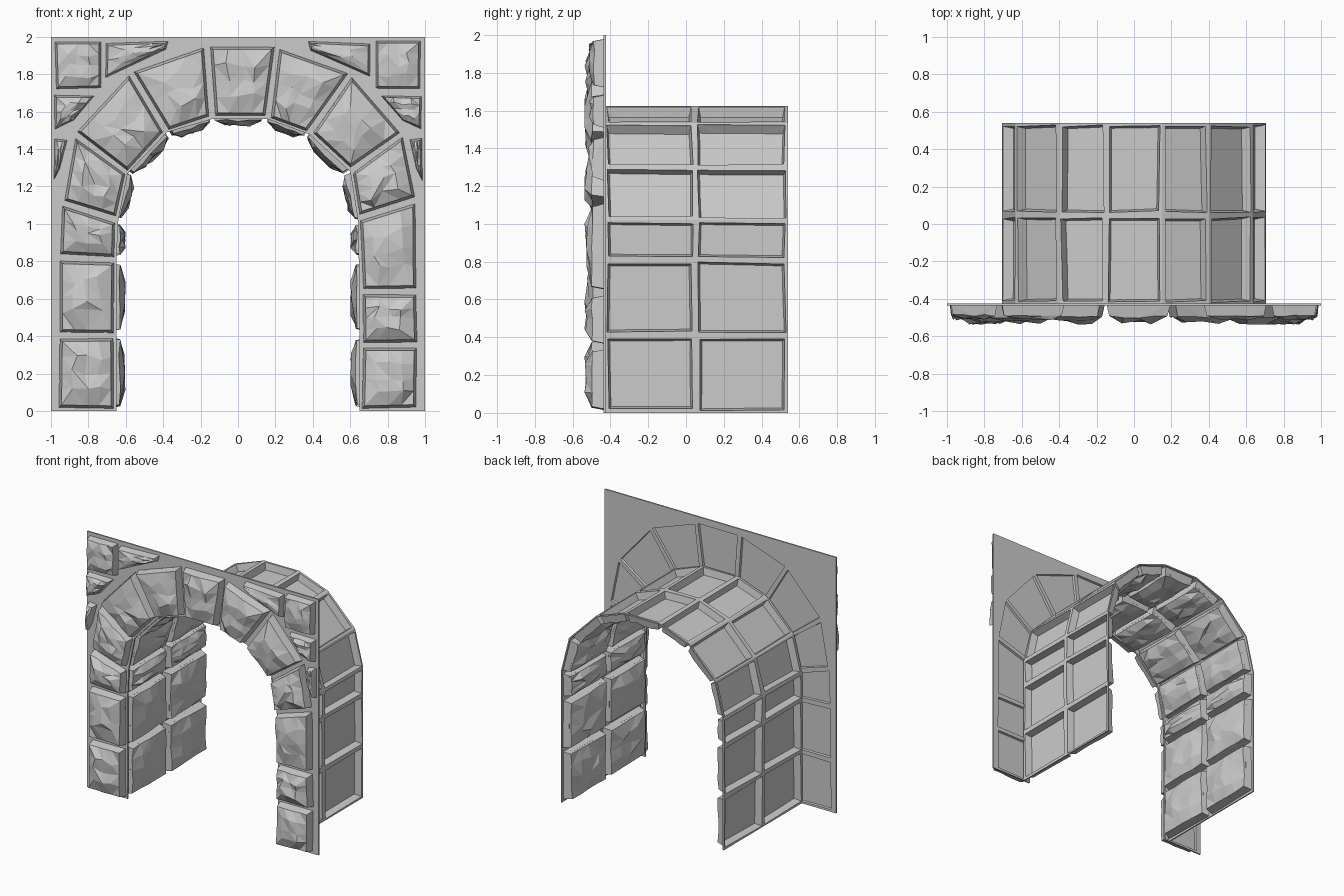
import bpy, bmesh, random
from mathutils import Vector

random.seed(7)
if "Cube" in bpy.data.objects:
    bpy.data.objects.remove(bpy.data.objects["Cube"])

grey = (0.6, 0.6, 0.6, 1)
stone_mat = bpy.data.materials.new("grey stone")
stone_mat.use_nodes = True
stone_mat.diffuse_color = grey
stone_mat.node_tree.nodes["Principled BSDF"].inputs["Base Color"].default_value = grey

BACK, FRONT = 0.54, -0.43      # tunnel ends; FRONT is also the back of the facade
MIDDLE = 0.05                  # seam between the two rings of tunnel stones
GRID = 4


def finish(name, bm):
    bmesh.ops.recalc_face_normals(bm, faces=bm.faces)
    mesh = bpy.data.meshes.new(name)
    bm.to_mesh(mesh)
    bm.free()
    mesh.materials.append(stone_mat)
    obj = bpy.data.objects.new(name, mesh)
    bpy.context.collection.objects.link(obj)
    return obj


def inset(quad, gap):
    """Pull each corner inward along its two edges."""
    result = []
    for i, p in enumerate(quad):
        to_next = (quad[(i + 1) % 4] - p).normalized()
        to_last = (quad[i - 1] - p).normalized()
        result.append(p + (to_next + to_last) * gap)
    return result


def blend(quad, u, v):
    a, b, c, d = quad
    return a.lerp(b, u).lerp(d.lerp(c, u), v)


def hewn_stone(name, quad, normal, recess, edge, peak):
    """Closed block: hollowed flat back, tapered sides, rough faceted face."""
    bm = bmesh.new()
    rim = [bm.verts.new(p) for p in quad]
    floor = [bm.verts.new(p + normal * recess) for p in inset(quad, recess * 0.2)]
    bm.faces.new(floor)
    for i in range(4):
        j = (i + 1) % 4
        bm.faces.new((rim[i], rim[j], floor[j], floor[i]))
    # rough face
    top = inset(quad, edge * 0.2)
    grid = {}
    for i in range(GRID + 1):
        for j in range(GRID + 1):
            inner = 0 < i < GRID and 0 < j < GRID
            wobble = 0.07 if inner else 0
            u = i / GRID + random.uniform(-wobble, wobble)
            v = j / GRID + random.uniform(-wobble, wobble)
            height = edge + random.uniform(-0.007, 0.005)
            if inner:
                height = edge + (peak - edge) * random.uniform(0.3, 1)
            grid[i, j] = bm.verts.new(blend(top, u, v) + normal * height)
    for i in range(GRID):
        for j in range(GRID):
            a, b = grid[i, j], grid[i + 1, j]
            c, d = grid[i + 1, j + 1], grid[i, j + 1]
            if random.random() < 0.5:
                bm.faces.new((a, b, c))
                bm.faces.new((a, c, d))
            else:
                bm.faces.new((a, b, d))
                bm.faces.new((b, c, d))
    # sides
    steps = range(GRID + 1)
    sides = [[(k, 0) for k in steps], [(GRID, k) for k in steps],
             [(GRID - k, GRID) for k in steps], [(0, GRID - k) for k in steps]]
    for i, side in enumerate(sides):
        start, end = rim[i], rim[(i + 1) % 4]
        row = [grid[key] for key in side]
        half = GRID // 2
        for k in range(GRID):
            bm.faces.new((start if k < half else end, row[k + 1], row[k]))
        bm.faces.new((start, end, row[half]))
    return finish(name, bm)


def frame(bm, outer, inner):
    """Mortar strip round one stone."""
    o = [bm.verts.new(p) for p in outer]
    n = [bm.verts.new(p) for p in inner]
    for i in range(4):
        j = (i + 1) % 4
        bm.faces.new((o[i], o[j], n[j], n[i]))


def loosen(quad, amount):
    """Shift the corners slightly along the edges so the joints look hand cut."""
    return [p + (quad[(i + 1) % 4] - p).normalized() * random.uniform(0, amount)
            + (quad[i - 1] - p).normalized() * random.uniform(0, amount)
            for i, p in enumerate(quad)]


def mortar(name, bm, thickness, offset):
    bmesh.ops.remove_doubles(bm, verts=bm.verts, dist=0.0005)
    obj = finish(name, bm)
    mod = obj.modifiers.new("thickness", "SOLIDIFY")
    mod.thickness, mod.offset = thickness, offset
    return obj


# facade joints: inner x, z then outer x, z, running from left foot to right foot
joints = [
    (-.65, 0, -.97, 0), (-.65, .4, -.97, .4), (-.65, .81, -.97, .82),
    (-.64, 1.02, -.95, 1.12), (-.59, 1.27, -.88, 1.49), (-.38, 1.49, -.58, 1.82),
    (-.14, 1.56, -.17, 1.96), (.16, 1.56, .21, 1.96), (.38, 1.48, .61, 1.81),
    (.6, 1.28, .89, 1.49), (.64, 1.03, .96, 1.13), (.65, .64, .97, .64),
    (.65, .35, .97, .35), (.65, 0, .97, 0)]


def on_wall(x, z):
    return Vector((x, FRONT, z))


forward = Vector((0, -1, 0))
bm = bmesh.new()
for n, (a, b) in enumerate(zip(joints, joints[1:])):
    cell = [on_wall(*a[:2]), on_wall(*a[2:]), on_wall(*b[2:]), on_wall(*b[:2])]
    quad = loosen(inset(cell, 0.012), 0.01)
    frame(bm, cell, quad)
    hewn_stone(f"arch_stone_{n + 1}", quad, forward, 0.012, 0.068, 0.108)

# spandrel wall round the arch
edge_line = [j[2:] for j in joints]
outline = [(-1, 0)] + edge_line + [(1, 0), (1, 2), (-1, 2)]
bm.faces.new([bm.verts.new(on_wall(*p)) for p in outline])
mortar("facade_mortar", bm, 0.012, 0)

# corner stones, mirrored to both sides
corner_stones = [
    [(.73, 1.72), (.98, 1.72), (.98, 1.98), (.73, 1.98)],
    [(.38, 1.93), (.71, 1.78), (.71, 1.97), (.37, 1.98)],
    [(.88, 1.55), (.985, 1.5), (.985, 1.69), (.76, 1.69)],
    [(.95, 1.3), (.988, 1.22), (.988, 1.46), (.91, 1.45)]]
for sign, side in ((1, "left"), (-1, "right")):
    for n, shape in enumerate(corner_stones):
        quad = loosen([on_wall(sign * x, z) for x, z in shape], 0.008)
        hewn_stone(f"corner_stone_{side}_{n + 1}", quad, forward, 0.002, 0.06, 0.085)

# tunnel profile: half, then mirrored
half = [(-.7, 0), (-.7, .41), (-.7, .81), (-.7, 1.02),
        (-.63, 1.3), (-.4, 1.53), (-.15, 1.62)]
profile = half + [(-x, z) for x, z in reversed(half)]
bm = bmesh.new()
for n, ((x0, z0), (x1, z1)) in enumerate(zip(profile, profile[1:])):
    inward = Vector((z1 - z0, 0, x0 - x1)).normalized()
    for ring, (y0, y1) in (("front", (FRONT, MIDDLE)), ("back", (MIDDLE, BACK))):
        cell = [Vector((x0, y0, z0)), Vector((x0, y1, z0)),
                Vector((x1, y1, z1)), Vector((x1, y0, z1))]
        quad = loosen(inset(cell, 0.01), 0.014)
        frame(bm, cell, quad)
        hewn_stone(f"tunnel_stone_{ring}_{n + 1}", quad, inward, 0.05, 0.068, 0.1)
mortar("tunnel_mortar", bm, 0.01, 0)
